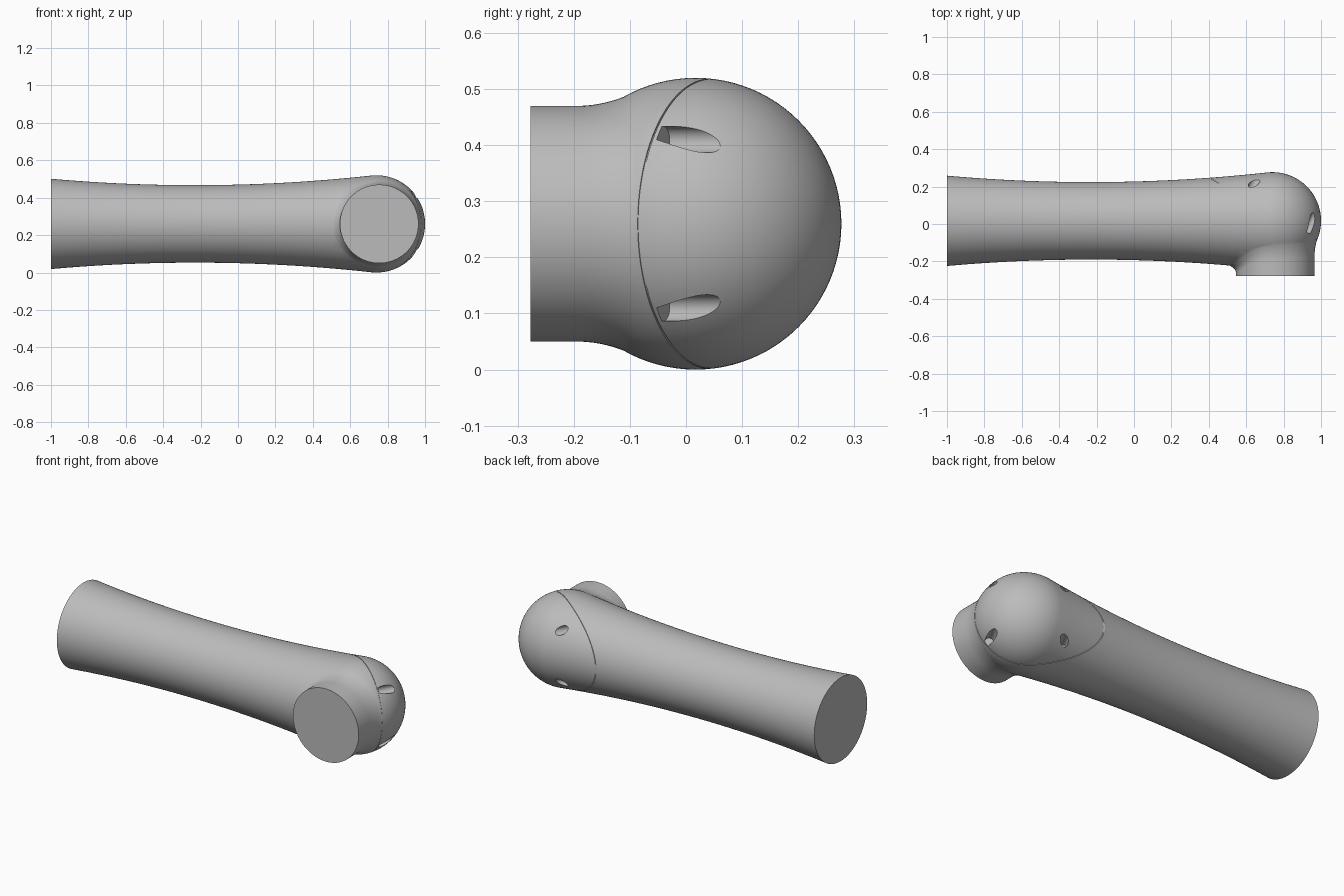
import bpy, bmesh, math
from mathutils import Vector, Matrix

if "Cube" in bpy.data.objects:
    bpy.data.objects.remove(bpy.data.objects["Cube"], do_unlink=True)

grey = bpy.data.materials.new("mid_grey")
grey.use_nodes = True
grey.diffuse_color = (0.5, 0.5, 0.5, 1)
grey.node_tree.nodes["Principled BSDF"].inputs["Base Color"].default_value = (0.5, 0.5, 0.5, 1)

SEG = 96
BALL = Vector((0.74, 0.017, 0.26))     # centre of the rounded elbow
BALL_R = 0.26
ANGLES = [2 * math.pi * i / SEG for i in range(SEG)]


def loft(name, rings):
    """Skin a closed solid through equal rings of points."""
    bm = bmesh.new()
    rows = [[bm.verts.new(p) for p in ring] for ring in rings]
    for a, b in zip(rows, rows[1:]):
        for i in range(len(a)):
            j = (i + 1) % len(a)
            bm.faces.new((a[i], a[j], b[j], b[i]))
    bm.faces.new(rows[0])
    bm.faces.new(rows[-1])
    bmesh.ops.recalc_face_normals(bm, faces=bm.faces)
    mesh = bpy.data.meshes.new(name)
    bm.to_mesh(mesh)
    bm.free()
    mesh.materials.append(grey)
    ob = bpy.data.objects.new(name, mesh)
    bpy.context.collection.objects.link(ob)
    return ob


def rod(name, start, end, radius):
    """Straight cylinder between two points."""
    turn = (end - start).to_track_quat("Z", "Y").to_matrix()
    rim = [turn @ Vector((radius * math.cos(t), radius * math.sin(t), 0)) for t in ANGLES]
    return loft(name, [[p + r for r in rim] for p in (start, end)])


def combine(target, tool, operation):
    """Apply a boolean and discard the tool."""
    mod = target.modifiers.new(operation.lower(), "BOOLEAN")
    mod.operation = operation
    mod.solver = "EXACT"
    mod.object = tool
    bpy.ops.object.select_all(action="DESELECT")
    bpy.context.view_layer.objects.active = target
    target.select_set(True)
    bpy.ops.object.modifier_apply(modifier=mod.name)
    bpy.data.objects.remove(tool, do_unlink=True)


def limb_radius(x):
    """Waisted limb that runs into the ball end."""
    if x < 0.714:
        return 0.207 + 0.058 * (x + 0.23) ** 2
    return math.sqrt(max(BALL_R ** 2 - (x - BALL.x) ** 2, 0))


def limb(name, inset=0.0):
    xs = [-1 + 1.714 * i / 32 for i in range(32)]
    xs += [BALL.x + BALL_R * math.sin(-0.1 + 1.66 * i / 32) for i in range(33)]
    rings = []
    for x in xs:
        r = limb_radius(x) - inset
        rings.append([(x, BALL.y + r * math.cos(t), BALL.z + r * math.sin(t)) for t in ANGLES])
    return loft(name, rings)


# Long limb with ball end
elbow = limb("elbow_pipe")

# Short front outlet, with a fillet that follows the limb surface
STEPS = 10
rings = [[] for _ in range(STEPS + 3)]
for t in ANGLES:
    c, s = math.cos(t), math.sin(t)
    base_r = 0.235 + 0.015 * max(0, -c)
    depth = limb_radius(0.755 + base_r * c) ** 2 - (base_r * s) ** 2
    base_y = BALL.y - math.sqrt(max(depth, 0.0)) + 0.003
    height = 0.04 + 0.5 * max(0, base_y + 0.219)
    profile = [(0.15, 0.03)]
    for k in range(STEPS + 1):
        f = k / STEPS
        profile.append((0.21 + (base_r - 0.21) * (1 - f) ** 2, base_y - height * f))
    profile.append((0.21, -0.277))
    for ring, (r, y) in zip(rings, profile):
        ring.append((0.755 + r * c, y, BALL.z + r * s))
combine(elbow, loft("outlet", rings), "UNION")

# Fine seam around the slanted cap
axis = Vector((0.5, 0.866, 0))
side = Vector((0.866, -0.5, 0))
mid = BALL + axis * 0.03
seam = rod("seam_cutter", mid, mid + axis * 0.003, 0.5)
combine(seam, limb("seam_core", 0.004), "DIFFERENCE")
combine(elbow, seam, "DIFFERENCE")

# Four screw holes parallel to the cap axis
for u in (-0.185, 0.185):
    for w in (-0.15, 0.15):
        p = BALL + side * u + Vector((0, 0, w))
        combine(elbow, rod("hole_cutter", p + axis * 0.04, p + axis * 0.3, 0.0235), "DIFFERENCE")

bpy.ops.object.select_all(action="DESELECT")
bpy.context.view_layer.objects.active = elbow
elbow.select_set(True)
bpy.ops.object.shade_smooth_by_angle(angle=math.radians(30))
